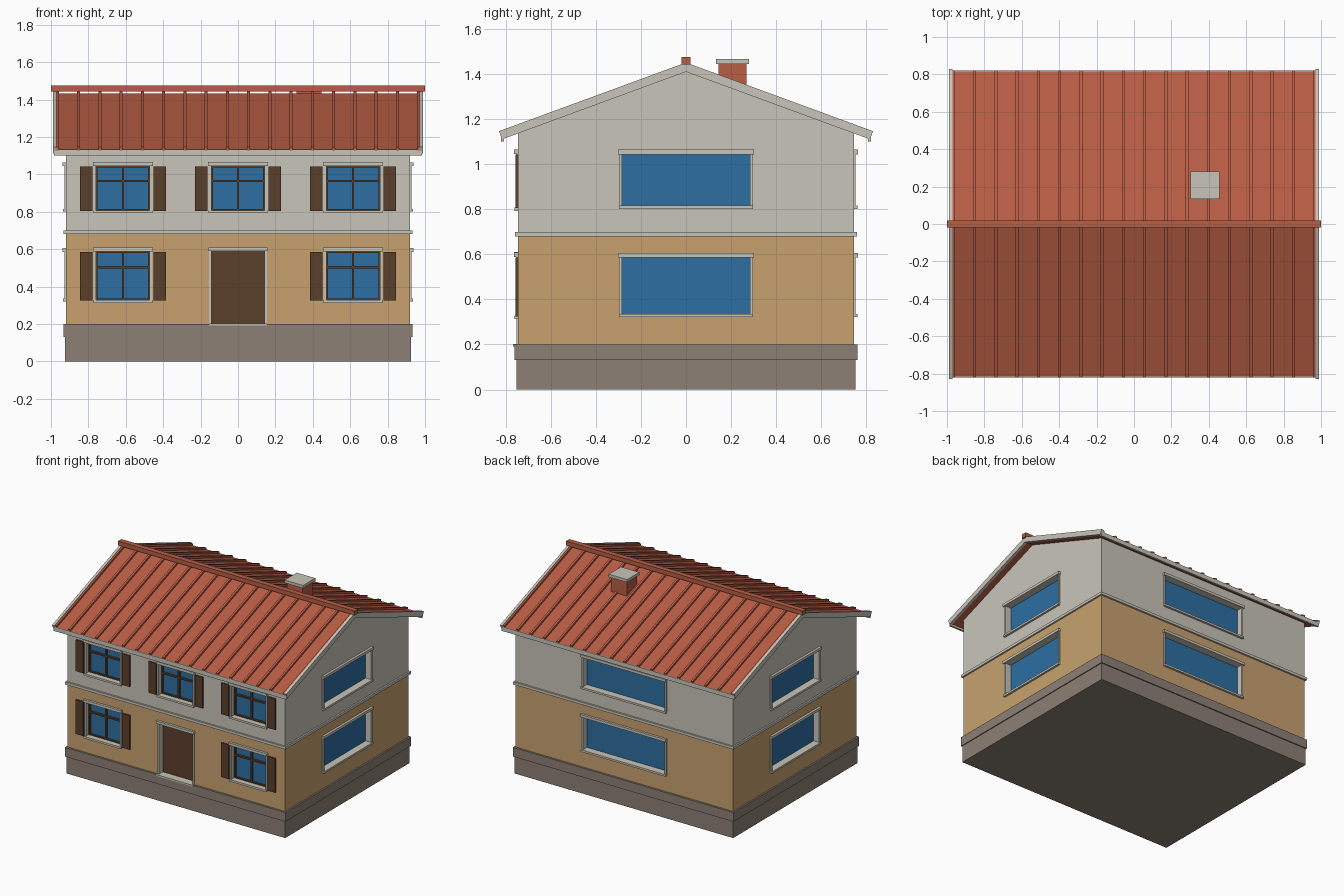
import bpy, bmesh
from math import pi
from mathutils import Matrix, Vector

if "Cube" in bpy.data.objects:
    bpy.data.objects.remove(bpy.data.objects["Cube"])


def material(name, rgb):
    m = bpy.data.materials.new(name)
    m.use_nodes = True
    lin = [((c / 255 + 0.055) / 1.055) ** 2.4 for c in rgb] + [1]
    m.diffuse_color = lin
    m.node_tree.nodes["Principled BSDF"].inputs["Base Color"].default_value = lin
    return m


PLASTER = material("pale plaster", (201, 197, 186))
TAN = material("tan plaster", (200, 162, 111))
STONE = material("grey stone", (140, 128, 117))
ROOF = material("red roof", (184, 93, 68))
WOOD = material("dark wood", (90, 62, 42))
GLASS = material("blue glass", (45, 110, 163))


def finish(name, bm, mat):
    bmesh.ops.recalc_face_normals(bm, faces=bm.faces)
    me = bpy.data.meshes.new(name)
    bm.to_mesh(me)
    bm.free()
    me.materials.append(mat)
    ob = bpy.data.objects.new(name, me)
    bpy.context.collection.objects.link(ob)
    return ob


def boxes(name, spans, mat, place=Matrix()):
    """One object made of boxes, each given as (x0, x1, y0, y1, z0, z1)."""
    bm = bmesh.new()
    for x0, x1, y0, y1, z0, z1 in spans:
        mid = Vector((x0 + x1, y0 + y1, z0 + z1)) / 2
        size = Matrix.Diagonal((x1 - x0, y1 - y0, z1 - z0, 1))
        bmesh.ops.create_cube(bm, size=1, matrix=place @ Matrix.Translation(mid) @ size)
    return finish(name, bm, mat)


def prisms(name, profile, spans, mat):
    """Extrude a (y, z) profile along x over each span."""
    bm = bmesh.new()
    for x0, x1 in spans:
        face = bm.faces.new([bm.verts.new((x0, y, z)) for y, z in profile])
        new = bmesh.ops.extrude_face_region(bm, geom=[face])["geom"]
        bmesh.ops.translate(bm, vec=(x1 - x0, 0, 0),
                            verts=[v for v in new if isinstance(v, bmesh.types.BMVert)])
    return finish(name, bm, mat)


WX, WY = 0.92, 0.745      # wall half sizes
SLOPE = 0.367             # roof pitch
DEPTH = 0.045             # window recess
# wall frames: x runs along the wall, y points outward
WALLS = {
    "front": Matrix.Translation((0, -WY, 0)) @ Matrix.Rotation(pi, 4, "Z"),
    "back": Matrix.Translation((0, WY, 0)),
    "left": Matrix.Translation((WX, 0, 0)) @ Matrix.Rotation(-pi / 2, 4, "Z"),
    "right": Matrix.Translation((-WX, 0, 0)) @ Matrix.Rotation(pi / 2, 4, "Z"),
}

# Plinth, walls and belt course
boxes("plinth", [(-0.925, 0.925, -0.752, 0.752, 0, 0.13),
                 (-0.932, 0.932, -0.76, 0.76, 0.13, 0.2)], STONE)
lower = boxes("lower_wall", [(-WX, WX, -WY, WY, 0.2, 0.69)], TAN)
eave = 1.412 - SLOPE * WY
upper = prisms("upper_wall", [(-WY, 0.69), (WY, 0.69), (WY, eave), (0, 1.412), (-WY, eave)],
               [(-WX, WX)], PLASTER)
boxes("belt_course", [(-0.932, 0.932, -0.758, 0.758, 0.68, 0.7)], PLASTER)

holes = []


def opening(wall, name, u, half, z0, z1, infill, sill=True):
    """Hole, surround and recessed infill; half, z0, z1 bound the visible pane."""
    at = WALLS[wall] @ Matrix.Translation((u, 0, 0))
    o = half + 0.014
    holes.append(boxes("cutter", [(-o, o, -DEPTH - 0.01, 0.1, z0 - 0.012, z1 + 0.014)], TAN, at))
    parts = [(s * half, s * o, -DEPTH, 0.008, z0, z1) for s in (-1, 1)]
    parts.append((-o - 0.004, o + 0.004, 0, 0.018, z1, z1 + 0.02))
    parts.append((-o, o, -DEPTH, 0, z1, z1 + 0.014))
    if sill:
        parts.append((-o, o, -DEPTH, 0, z0 - 0.012, z0))
        parts.append((-o, o, 0, 0.016, z0 - 0.015, z0))
    boxes(name + "_surround", parts, PLASTER, at)
    boxes(name + "_pane", [(-o, o, -DEPTH - 0.01, -DEPTH + 0.005, z0 - 0.012, z1 + 0.014)],
          infill, at)
    return at


# Front windows with glazing bars and shutters
rows = {"lower": (0.328, 0.588, 0.503), "upper": (0.808, 1.045, 0.965)}
for row, (z0, z1, bar) in rows.items():
    for u in (-0.615, 0, 0.615):
        if row == "lower" and u == 0:
            continue
        name = f"front_{row}_window"
        at = opening("front", name, u, 0.143, z0, z1, GLASS)
        h, y0, y1, t = 0.143, -DEPTH, -DEPTH + 0.02, 0.008
        boxes(name + "_bars", [(-h, -h + t, y0, y1, z0, z1), (h - t, h, y0, y1, z0, z1),
                               (-h, h, y0, y1, z0, z0 + t), (-h, h, y0, y1, z1 - t, z1),
                               (-0.006, 0.006, y0, y1, z0, z1),
                               (-h, h, y0, y1, bar - 0.006, bar + 0.006)], WOOD, at)
        boxes(name + "_shutters", [(-0.229, -0.164, 0, 0.011, z0 - 0.003, z1 - 0.002),
                                   (0.164, 0.229, 0, 0.011, z0 - 0.003, z1 - 0.002)], WOOD, at)

# Wide windows on the other walls
for wall, half in (("left", 0.283), ("right", 0.283), ("back", 0.345)):
    for row, z0, z1 in (("lower", 0.336, 0.586), ("upper", 0.816, 1.044)):
        opening(wall, f"{wall}_{row}_window", 0, half, z0, z1, GLASS)

# Door and threshold
opening("front", "door", 0, 0.141, 0.203, 0.59, WOOD, sill=False)
boxes("threshold", [(-0.155, 0.155, -0.767, -0.7, 0.192, 0.203)], PLASTER)

# Cut the openings out of the walls
bpy.ops.object.select_all(action="DESELECT")
for ob in holes:
    ob.select_set(True)
bpy.context.view_layer.objects.active = holes[0]
bpy.ops.object.join()
cutter = holes[0]
for wall in (lower, upper):
    mod = wall.modifiers.new("openings", "BOOLEAN")
    mod.operation, mod.solver, mod.object = "DIFFERENCE", "EXACT", cutter
    bpy.context.view_layer.objects.active = wall
    bpy.ops.object.modifier_apply(modifier=mod.name)
bpy.data.objects.remove(cutter)


def chevron(top, bottom, y_top, y_bottom):
    """Gable-shaped strip with the given ridge heights and eave ends."""
    return [(-y_top, top - SLOPE * y_top), (0, top), (y_top, top - SLOPE * y_top),
            (y_bottom, bottom - SLOPE * y_bottom), (0, bottom),
            (-y_bottom, bottom - SLOPE * y_bottom)]


# Roof sheet, standing seams, verge boards, fascias and ridge cap
prisms("roof_sheet", chevron(1.432, 1.412, 0.815, 0.815), [(-0.972, 0.972)], ROOF)
seams = [(-0.965 + i * 1.93 / 17) for i in range(18)]
prisms("roof_seams", chevron(1.447, 1.43, 0.822, 0.822),
       [(x - 0.008, x + 0.008) for x in seams], ROOF)
prisms("verge_boards", chevron(1.451, 1.41, 0.83, 0.816),
       [(-0.99, -0.97), (0.97, 0.99)], PLASTER)
boxes("fascias", [(-0.985, 0.985, -0.822, -0.808, 1.1, 1.133),
                  (-0.985, 0.985, 0.808, 0.822, 1.1, 1.133)], PLASTER)
boxes("ridge_cap", [(-1, 1, -0.02, 0.02, 1.442, 1.475)], ROOF)

# Chimney
boxes("chimney", [(0.312, 0.446, 0.144, 0.269, 1.25, 1.446)], ROOF)
boxes("chimney_cap", [(0.301, 0.457, 0.133, 0.28, 1.445, 1.467)], PLASTER)
